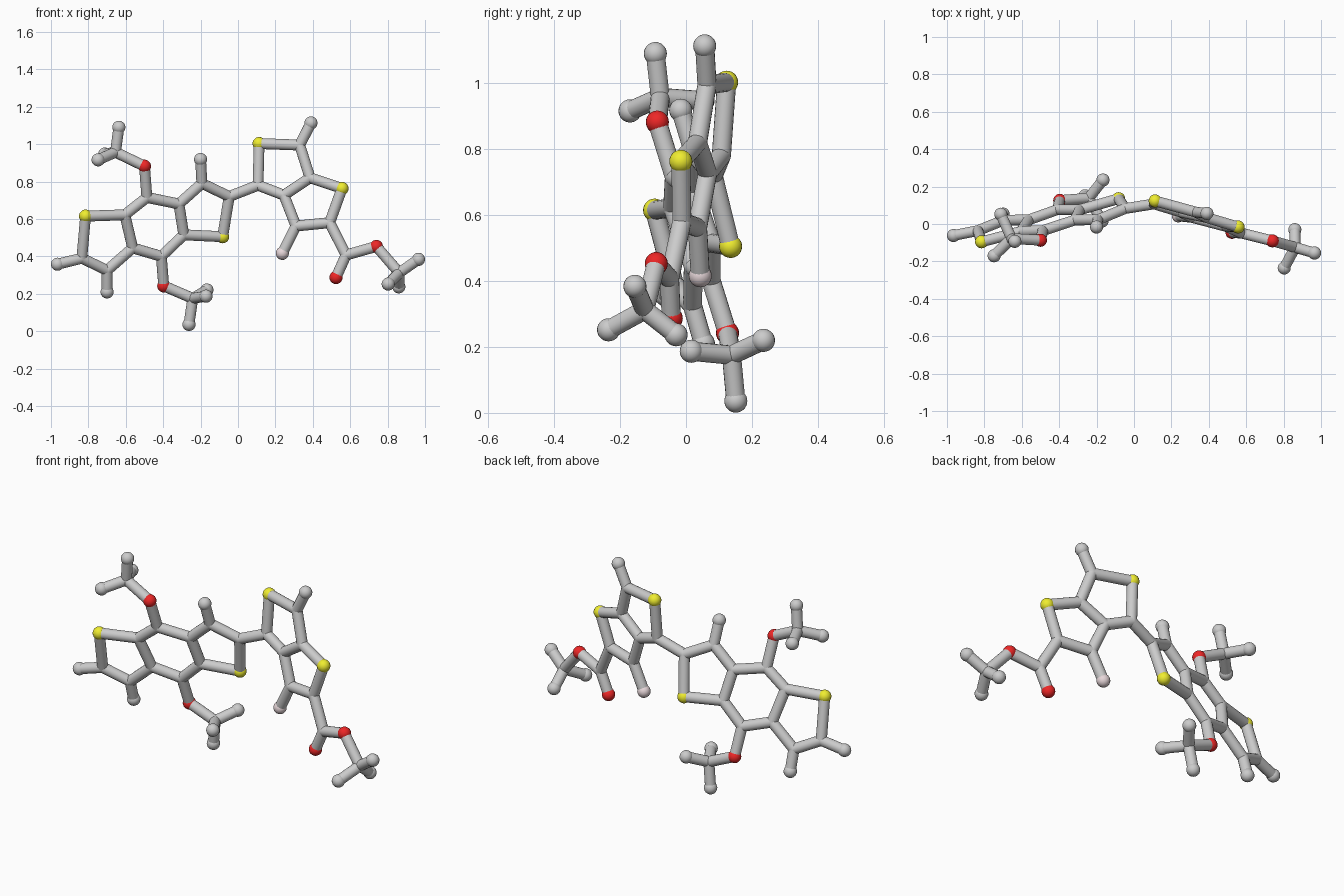
import bpy
from mathutils import Vector

if "Cube" in bpy.data.objects:
    bpy.data.objects.remove(bpy.data.objects["Cube"])

BALL, STICK = 0.035, 0.029


def material(name, rgb):
    m = bpy.data.materials.new(name)
    m.diffuse_color = (*rgb, 1)
    m.use_nodes = True
    m.node_tree.nodes["Principled BSDF"].inputs["Base Color"].default_value = m.diffuse_color
    return m


MATS = {
    "sulfur": material("yellow", (0.87, 0.85, 0.03)),
    "oxygen": material("red", (0.85, 0.02, 0.02)),
    "fluorine": material("pale_pink", (0.80, 0.68, 0.70)),
}


# The two flat halves of the molecule: y follows from x and z
def left(x, z):
    return Vector((x, 0.02 + 0.271 * (x + 0.4485) - 0.289 * (z - 0.56), z))


def right(x, z):
    return Vector((x, 0.0746 - 0.271 * x + 0.079 * z, z))


# Atom name prefix: S sulfur, O oxygen, F fluorine, H end atom, C joint
P = {}
for n, x, z in [
    ("S1", -0.815, 0.615), ("C1", -0.835, 0.39), ("H1", -0.965, 0.358),
    ("C2", -0.70, 0.325), ("H2", -0.70, 0.21), ("C3", -0.563, 0.445),
    ("C4", -0.605, 0.622), ("C5", -0.487, 0.715), ("O1", -0.50, 0.882),
    ("C6", -0.316, 0.68), ("C7", -0.193, 0.79), ("H3", -0.20, 0.918),
    ("C8", -0.047, 0.72), ("S2", -0.082, 0.505), ("C9", -0.29, 0.515),
    ("C10", -0.41, 0.40), ("O2", -0.397, 0.242),
]:
    P[n] = left(x, z)
for n, x, z in [
    ("C11", 0.107, 0.78), ("S3", 0.113, 1.003), ("C12", 0.33, 0.995),
    ("H4", 0.39, 1.113), ("C13", 0.385, 0.82), ("S4", 0.556, 0.763),
    ("C14", 0.49, 0.58), ("C15", 0.31, 0.562), ("F1", 0.237, 0.416),
    ("C16", 0.246, 0.727), ("C17", 0.578, 0.407), ("O3", 0.524, 0.287),
    ("O4", 0.74, 0.453),
]:
    P[n] = right(x, z)

# Chains of sticks: rings, link and side groups
CHAINS = [
    "S1 C1 C2 C3 C4 S1", "C4 C5 C6 C9 C10 C3", "C6 C7 C8 S2 C9",
    "C8 C11", "C11 S3 C12 C13 C16 C11", "C13 S4 C14 C15 C16",
    "C1 H1", "C2 H2", "C5 O1", "C7 H3", "C10 O2", "C12 H4", "C15 F1",
    "C14 C17 O3", "C17 O4",
]

# Three-pronged end groups: oxygen, hub, three tips
PRONGS = [
    ("O1", (-0.655, -0.078, 0.957),
     [(-0.637, -0.093, 1.09), (-0.748, -0.17, 0.916), (-0.712, 0.052, 0.947)]),
    ("O2", (-0.242, 0.138, 0.175),
     [(-0.262, 0.151, 0.036), (-0.166, 0.235, 0.22), (-0.171, 0.016, 0.187)]),
    ("O4", (0.862, -0.125, 0.312),
     [(0.965, -0.155, 0.384), (0.803, -0.235, 0.252), (0.86, -0.03, 0.237)]),
]
for i, (o, hub, tips) in enumerate(PRONGS):
    c = f"C{20 + i}"
    P[c] = Vector(hub)
    CHAINS.append(f"{o} {c}")
    for j, t in enumerate(tips):
        h = f"H{20 + 3 * i + j}"
        P[h] = Vector(t)
        CHAINS.append(f"{c} {h}")

# Balls on the atoms, stick-sized at the plain joints
KINDS = {"S": "sulfur", "O": "oxygen", "F": "fluorine", "H": "end", "C": "joint"}
for n, p in P.items():
    kind = KINDS[n[0]]
    r = STICK if kind == "joint" else BALL
    bpy.ops.mesh.primitive_uv_sphere_add(segments=20, ring_count=14, radius=r, location=p)
    ob = bpy.context.object
    ob.name = f"{kind}_ball"
    bpy.ops.object.shade_smooth()
    if kind in MATS:
        ob.data.materials.append(MATS[kind])

# Sticks between them
for chain in CHAINS:
    names = chain.split()
    for a, b in zip(names, names[1:]):
        d = P[b] - P[a]
        bpy.ops.mesh.primitive_cylinder_add(
            vertices=18, radius=STICK, depth=d.length, location=(P[a] + P[b]) / 2,
            rotation=d.to_track_quat("Z", "Y").to_euler())
        bpy.context.object.name = "bond_stick"
        bpy.ops.object.shade_smooth_by_angle()
